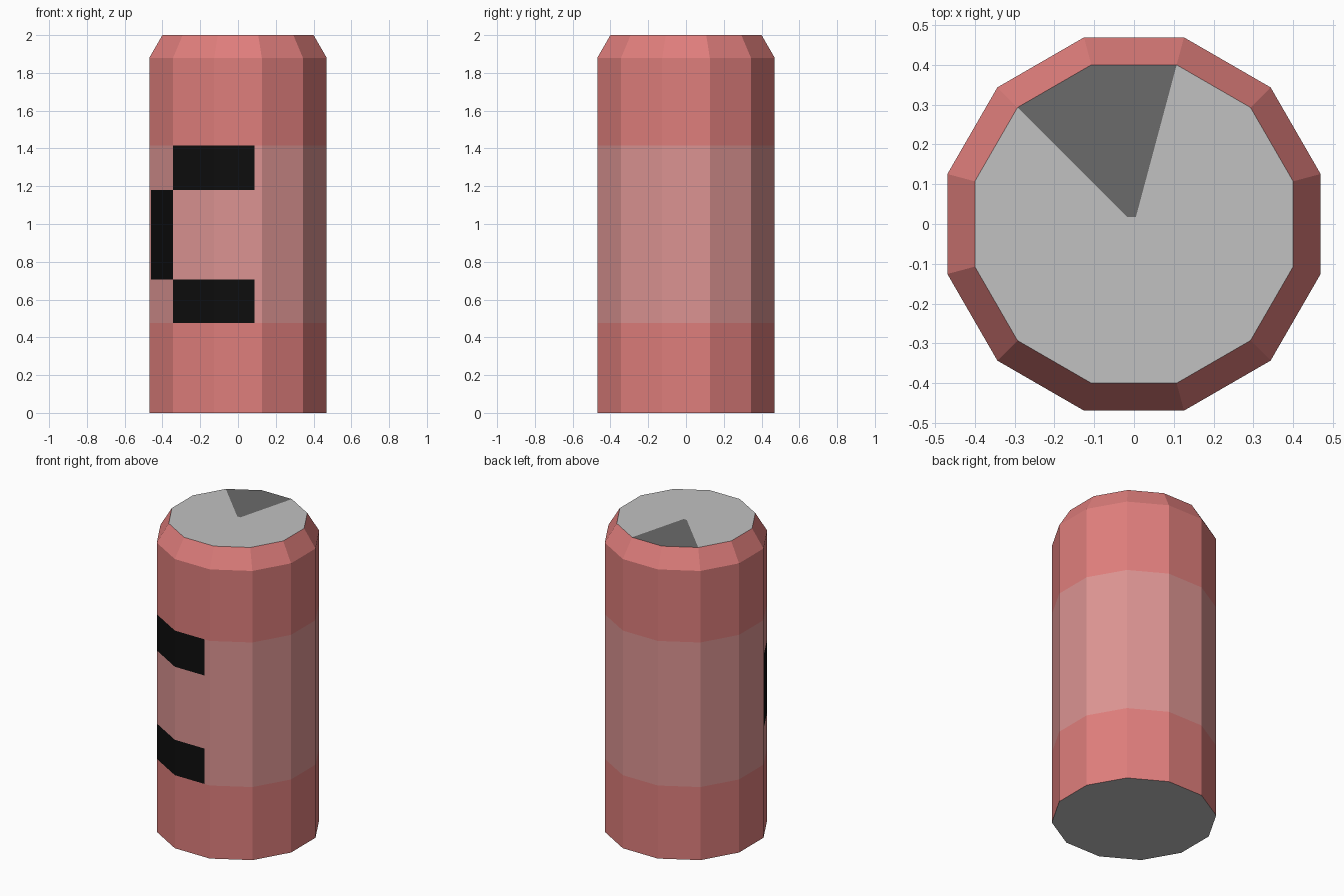
import bpy, bmesh, math
from mathutils import Vector

if "Cube" in bpy.data.objects:
    bpy.data.objects.remove(bpy.data.objects["Cube"])

SIDES, R_BODY, R_TOP = 12, 0.486, 0.4145
BAND_LOW, BAND_HIGH = 0.475, 1.415      # pale label band
MARK_LOW, MARK_HIGH = 0.705, 1.18       # inner edges of the black bars
MARK_LEFT, MARK_MID, MARK_RIGHT = -0.46, -0.344, 0.087


def material(name, r, g, b):
    def lin(c):
        c /= 255
        return c / 12.92 if c < 0.04045 else ((c + 0.055) / 1.055) ** 2.4
    m = bpy.data.materials.new(name)
    m.diffuse_color = (lin(r), lin(g), lin(b), 1)
    m.use_nodes = True
    m.node_tree.nodes["Principled BSDF"].inputs["Base Color"].default_value = m.diffuse_color
    return m


red = material("red", 223, 126, 124)
pale = material("pale_red", 220, 148, 146)
black = material("black", 13, 13, 13)
grey = material("light_grey", 193, 193, 193)
dark = material("dark_grey", 107, 107, 107)


def ring(bm, r, z):
    angles = [math.radians(15 + 360 / SIDES * i) for i in range(SIDES)]
    return [bm.verts.new((r * math.cos(a), r * math.sin(a), z)) for a in angles]


def cut(bm, faces, point, normal):
    geom = set(faces)
    for f in faces:
        geom.update(f.verts)
        geom.update(f.edges)
    bmesh.ops.bisect_plane(bm, geom=list(geom), dist=1e-5, plane_co=point, plane_no=normal)


def finish(bm, name, mats, rule):
    for f in bm.faces:
        f.material_index = rule(f.calc_center_median())
        f.smooth = False
    mesh = bpy.data.meshes.new(name)
    bm.to_mesh(mesh)
    bm.free()
    for m in mats:
        mesh.materials.append(m)
    bpy.context.collection.objects.link(bpy.data.objects.new(name, mesh))


# Can body: stacked rings with a bevelled shoulder
bm = bmesh.new()
levels = [(R_BODY, 0), (R_BODY, BAND_LOW), (R_BODY, BAND_HIGH), (R_BODY, 1.88), (R_TOP, 2)]
rings = [ring(bm, r, z) for r, z in levels]
for a, b in zip(rings, rings[1:]):
    for i in range(SIDES):
        j = (i + 1) % SIDES
        bm.faces.new((a[i], a[j], b[j], b[i]))


# Cut the front of the label band along the borders of the black marks
def band_front():
    return [f for f in bm.faces
            if BAND_LOW < f.calc_center_median().z < BAND_HIGH and f.calc_center_median().y < -0.05]


for z in (MARK_LOW, MARK_HIGH):
    cut(bm, band_front(), Vector((0, 0, z)), Vector((0, 0, 1)))
for x in (MARK_LEFT, MARK_RIGHT):
    cut(bm, band_front(), Vector((x, 0, 0)), Vector((1, 0, 0)))


def body_rule(c):
    if not BAND_LOW < c.z < BAND_HIGH:
        return 0
    if c.y < -0.05:
        middle = MARK_LOW < c.z < MARK_HIGH
        if middle and MARK_LEFT < c.x < MARK_MID:
            return 2
        if not middle and MARK_MID < c.x < MARK_RIGHT:
            return 2
    return 1


finish(bm, "can_body", [red, pale, black], body_rule)

# Lid: fan of sectors, two of them dark to form the opening
bm = bmesh.new()
rim = ring(bm, R_TOP, 2)
hub = bm.verts.new((0, 0, 2))
for i in range(SIDES):
    bm.faces.new((rim[i], rim[(i + 1) % SIDES], hub))
cut(bm, list(bm.faces), Vector((0, 0.018, 0)), Vector((0, 1, 0)))


def lid_rule(c):
    angle = math.degrees(math.atan2(c.y, c.x))
    return 1 if c.y > 0.018 and 75 < angle < 135 else 0


finish(bm, "can_lid", [grey, dark], lid_rule)

# Flat base
bm = bmesh.new()
bm.faces.new(list(reversed(ring(bm, R_BODY, 0))))
finish(bm, "can_base", [grey], lambda c: 0)
